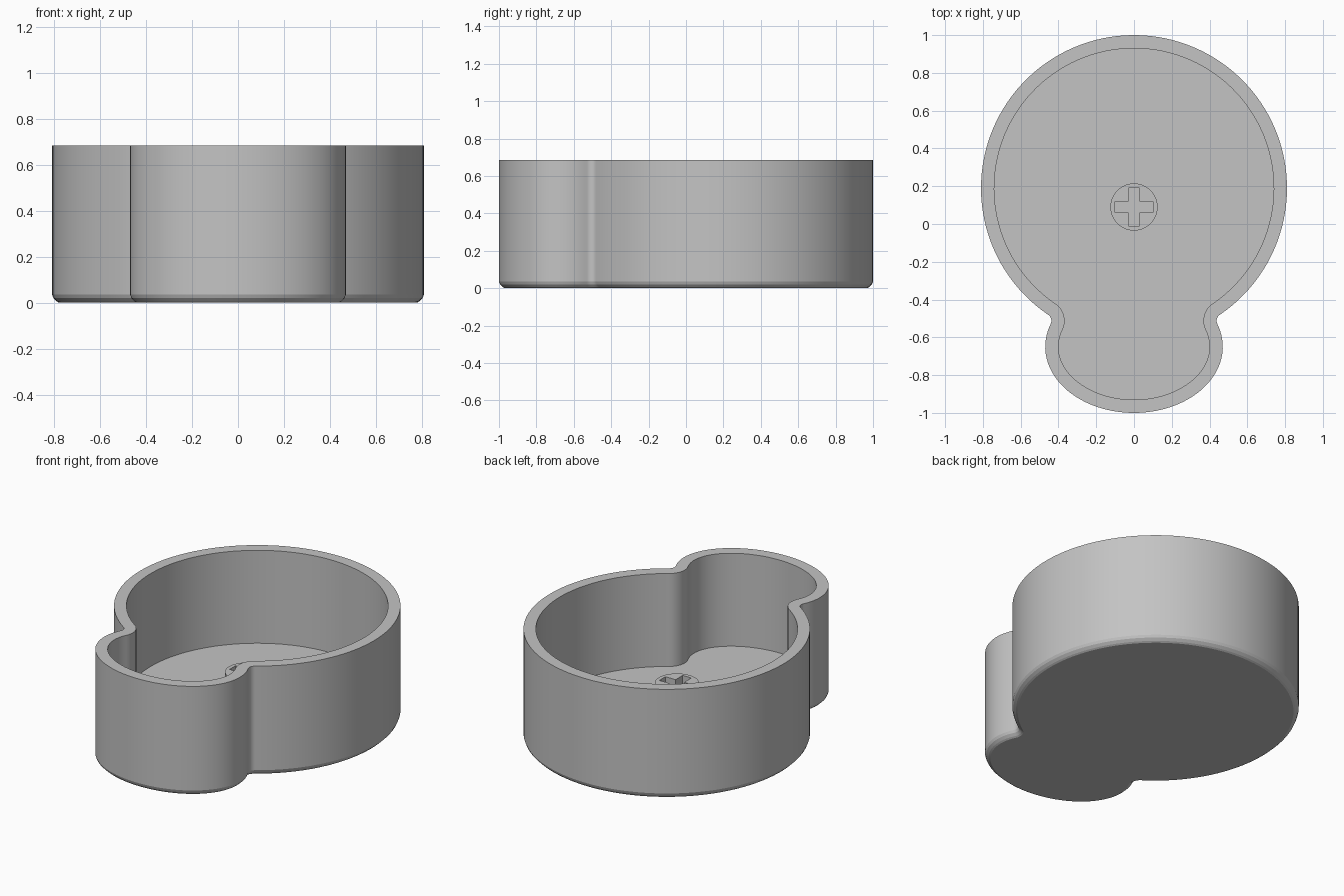
import bpy
import bmesh
from math import sin, cos, atan2, radians, pi
from mathutils import Vector

cube = bpy.data.objects.get("Cube")
if cube:
    bpy.data.objects.remove(cube, do_unlink=True)

HEIGHT, FLOOR, WALL = 0.685, 0.105, 0.07
BIG_C, BIG_R = Vector((0, 0.19)), 0.81
LOBE_C, LOBE_X, LOBE_Y = Vector((0, -0.65)), 0.47, 0.35
FILLET, JOIN = 0.04, radians(20)

grey = bpy.data.materials.new("plain grey")
grey.use_nodes = True
colour = (0.55, 0.55, 0.55, 1)
grey.diffuse_color = colour
grey.node_tree.nodes["Principled BSDF"].inputs["Base Color"].default_value = colour


def steps(a, b, n):
    return [a + (b - a) * i / n for i in range(n + 1)]


def unit(a):
    return Vector((cos(a), sin(a)))


def lobe(t):
    """Point and outward normal on the small rounded lobe."""
    point = LOBE_C + Vector((LOBE_X * cos(t), LOBE_Y * sin(t)))
    return point, Vector((cos(t) / LOBE_X, sin(t) / LOBE_Y)).normalized()


def outline():
    """Closed outline of (point, normal): big circle, waist fillet, lobe, mirrored."""
    join_p, join_n = lobe(JOIN)
    centre = join_p + join_n * FILLET
    away = centre - BIG_C
    tangent = atan2(away.y, away.x)
    half = [(BIG_C + unit(a) * BIG_R, unit(a)) for a in steps(pi / 2, tangent, 50)]
    end = atan2(join_n.y, join_n.x) + pi
    half += [(centre + unit(a) * FILLET, -unit(a)) for a in steps(tangent + pi, end, 10)[1:]]
    half += [lobe(t) for t in steps(JOIN, -pi / 2, 36)[1:]]
    flip = Vector((-1, 1))
    return half + [(p * flip, n * flip) for p, n in half[-2:0:-1]]


def smooth(obj):
    bpy.ops.object.select_all(action="DESELECT")
    obj.select_set(True)
    bpy.context.view_layer.objects.active = obj
    bpy.ops.object.shade_smooth_by_angle(angle=radians(12))


# Shell: outline lofted up the outside, over the rim and down to the floor
profile = [(0.03, 0), (0.02, 0.006), (0.006, 0.02), (0, 0.035),
           (0, HEIGHT), (WALL, HEIGHT), (WALL, FLOOR)]
bm = bmesh.new()
path = outline()
rings = [[bm.verts.new((*(p - n * inset), z)) for p, n in path] for inset, z in profile]
for low, high in zip(rings, rings[1:]):
    for i in range(len(path)):
        bm.faces.new((low[i - 1], low[i], high[i], high[i - 1]))
bm.faces.new(rings[0])
bm.faces.new(rings[-1])
bmesh.ops.recalc_face_normals(bm, faces=bm.faces)
mesh = bpy.data.meshes.new("shell")
bm.to_mesh(mesh)
bm.free()
mesh.materials.append(grey)
shell = bpy.data.objects.new("shell", mesh)
bpy.context.collection.objects.link(shell)
smooth(shell)

# Stem: round post with a cross-shaped socket
TOP, BASE = 0.31, 0.09
ARM, SLOT = 0.1, 0.03
circle = [unit(2 * pi * i / 64) * 0.125 for i in range(64)]
corner = [Vector((ARM, -SLOT)), Vector((ARM, SLOT)), Vector((SLOT, SLOT))]
cross = []
for quarter in range(4):
    c, s = round(cos(quarter * pi / 2)), round(sin(quarter * pi / 2))
    cross += [Vector((c * p.x - s * p.y, s * p.x + c * p.y)) for p in corner]

curve = bpy.data.curves.new("stem", "CURVE")
curve.dimensions = "2D"
curve.fill_mode = "BOTH"
curve.extrude = (TOP - BASE) / 2
for loop in (circle, cross):
    spline = curve.splines.new("POLY")
    spline.points.add(len(loop) - 1)
    for point, p in zip(spline.points, loop):
        point.co = (p.x, p.y, 0, 1)
    spline.use_cyclic_u = True
curve.materials.append(grey)
stem = bpy.data.objects.new("stem", curve)
stem.location = (0, 0.09, (TOP + BASE) / 2)
bpy.context.collection.objects.link(stem)
bpy.ops.object.select_all(action="DESELECT")
stem.select_set(True)
bpy.context.view_layer.objects.active = stem
bpy.ops.object.convert(target="MESH")
smooth(bpy.context.view_layer.objects.active)
